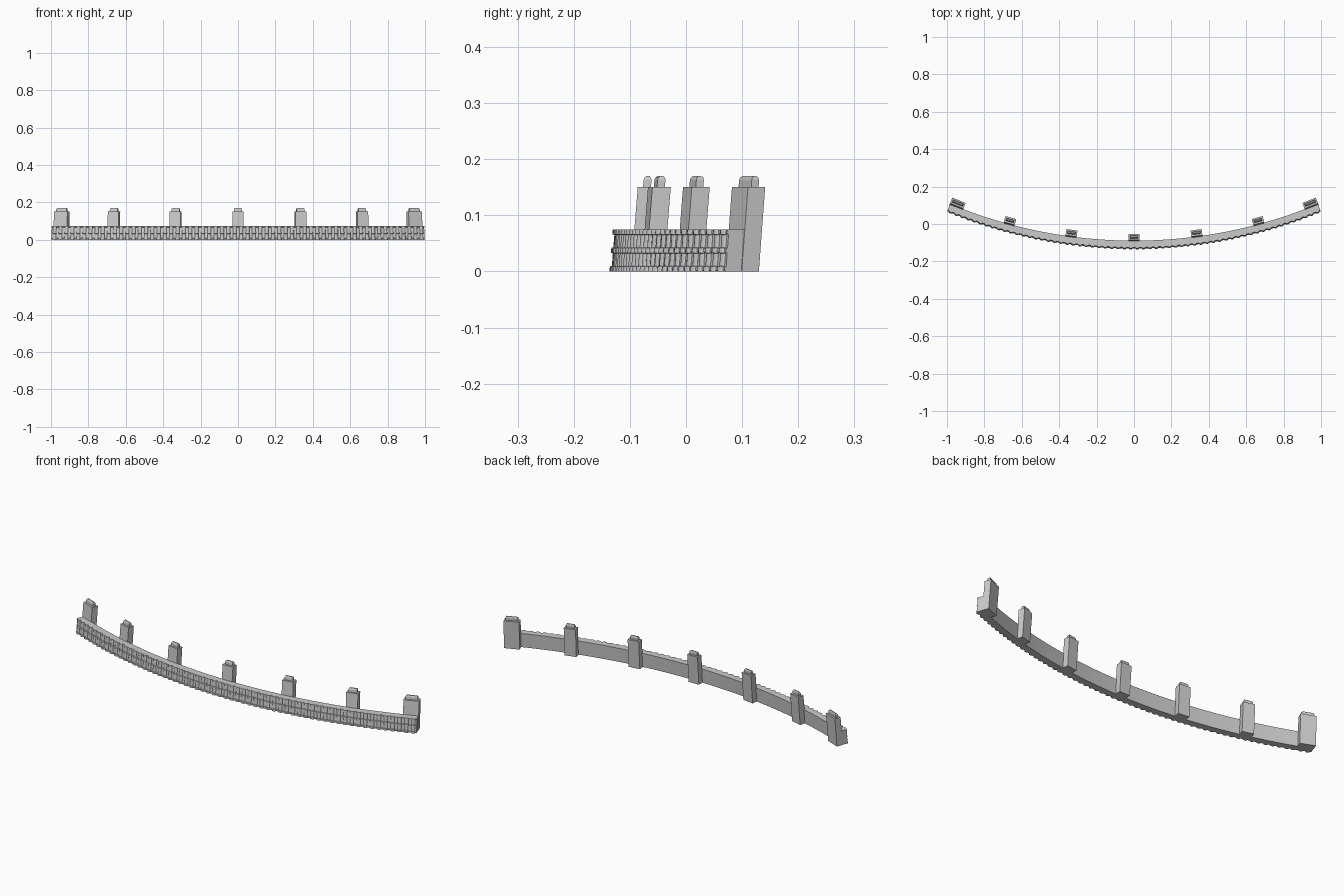
import bpy, bmesh, math

if "Cube" in bpy.data.objects:
    bpy.data.objects.remove(bpy.data.objects["Cube"])

R, YC = 2.6, 2.472          # plan radius of the front face and its centre
LEAN = 0.08                 # backward slope per unit height
H, T = 0.075, 0.033         # wall height and thickness
END = math.asin(1 / R) - 0.001


def place(a, s, d, z):
    """Point at angle a: s sideways, d inwards from the front face, z up."""
    r = R - d - LEAN * z
    return (r * math.sin(a) + s * math.cos(a), YC - r * math.cos(a) + s * math.sin(a), z)


def finish(name, bm, smooth=None):
    bmesh.ops.recalc_face_normals(bm, faces=bm.faces)
    me = bpy.data.meshes.new(name)
    bm.to_mesh(me)
    bm.free()
    ob = bpy.data.objects.new(name, me)
    bpy.context.collection.objects.link(ob)
    if smooth:
        bpy.ops.object.select_all(action='DESELECT')
        ob.select_set(True)
        bpy.context.view_layer.objects.active = ob
        bpy.ops.object.shade_smooth_by_angle(angle=math.radians(smooth))
    return ob


def loft(bm, rings):
    """Skin a list of closed rings and cap both ends."""
    vs = [[bm.verts.new(p) for p in ring] for ring in rings]
    n = len(vs[0])
    for a, b in zip(vs, vs[1:]):
        for i in range(n):
            bm.faces.new((a[i], a[(i + 1) % n], b[(i + 1) % n], b[i]))
    bm.faces.new(vs[0])
    bm.faces.new(vs[-1])


# Curved leaning wall
bm = bmesh.new()
N = 60
loft(bm, [[place(-END + 2 * END * i / N, 0, d, z)
           for d, z in ((0, 0), (T, 0), (T, H), (0, H))] for i in range(N + 1)])
finish("curved_wall", bm, 30)

# Front ribs: half-round uprights with a wider collar at three heights
LEVELS = [(0.000, 1), (0.009, 1), (0.010, 0), (0.032, 0), (0.033, 1),
          (0.042, 1), (0.043, 0), (0.065, 0), (0.066, 1), (H, 1)]
bm = bmesh.new()
for i in range(N):
    a = -END + 2 * END * (i + 0.5) / N
    rings = []
    for z, collar in LEVELS:
        w, d = (0.0115, 0.0095) if collar else (0.0095, 0.006)
        ring = [place(a, w * math.cos(math.pi * k / 6), 0.001 - d * math.sin(math.pi * k / 6), z)
                for k in range(7)]
        rings.append(ring)
    loft(bm, rings)
finish("front_ribs", bm, 40)

# Thin horizontal rails joining the collars
bm = bmesh.new()
for zc in (0.0045, 0.0375, 0.0705):
    loft(bm, [[place(-END + 2 * END * i / N, 0, d, zc + h)
               for d, h in ((0.001, -.0045), (-.003, -.003), (-.003, .003), (0.001, .0045))]
              for i in range(N + 1)])
finish("front_rails", bm)


def slab(bm, a, w, d, mid, levels):
    """Leaning block: levels hold (z, inset)."""
    loft(bm, [[place(a, sx * (w / 2 - t), mid + sy * (d / 2 - t), z)
               for sx, sy in ((-1, -1), (1, -1), (1, 1), (-1, 1))] for z, t in levels])


# Posts behind the wall, each with a narrow rounded tenon on top
for n, x in enumerate((-0.945, -0.665, -0.335, 0, 0.335, 0.665, 0.945)):
    a = math.asin(x / (R - 0.05))
    last = abs(x) > 0.9
    w = 0.077 if last else 0.06
    bm = bmesh.new()
    slab(bm, a, w, 0.033, 0.0465, ((0, 0), (0.15, 0)))
    finish(f"post_{n + 1}", bm)
    bm = bmesh.new()
    slab(bm, a, w - 0.016, 0.014, 0.0465,
         ((0.149, 0), (0.163, 0), (0.167, 0.0012), (0.170, 0.004)))
    finish(f"post_tenon_{n + 1}", bm)
